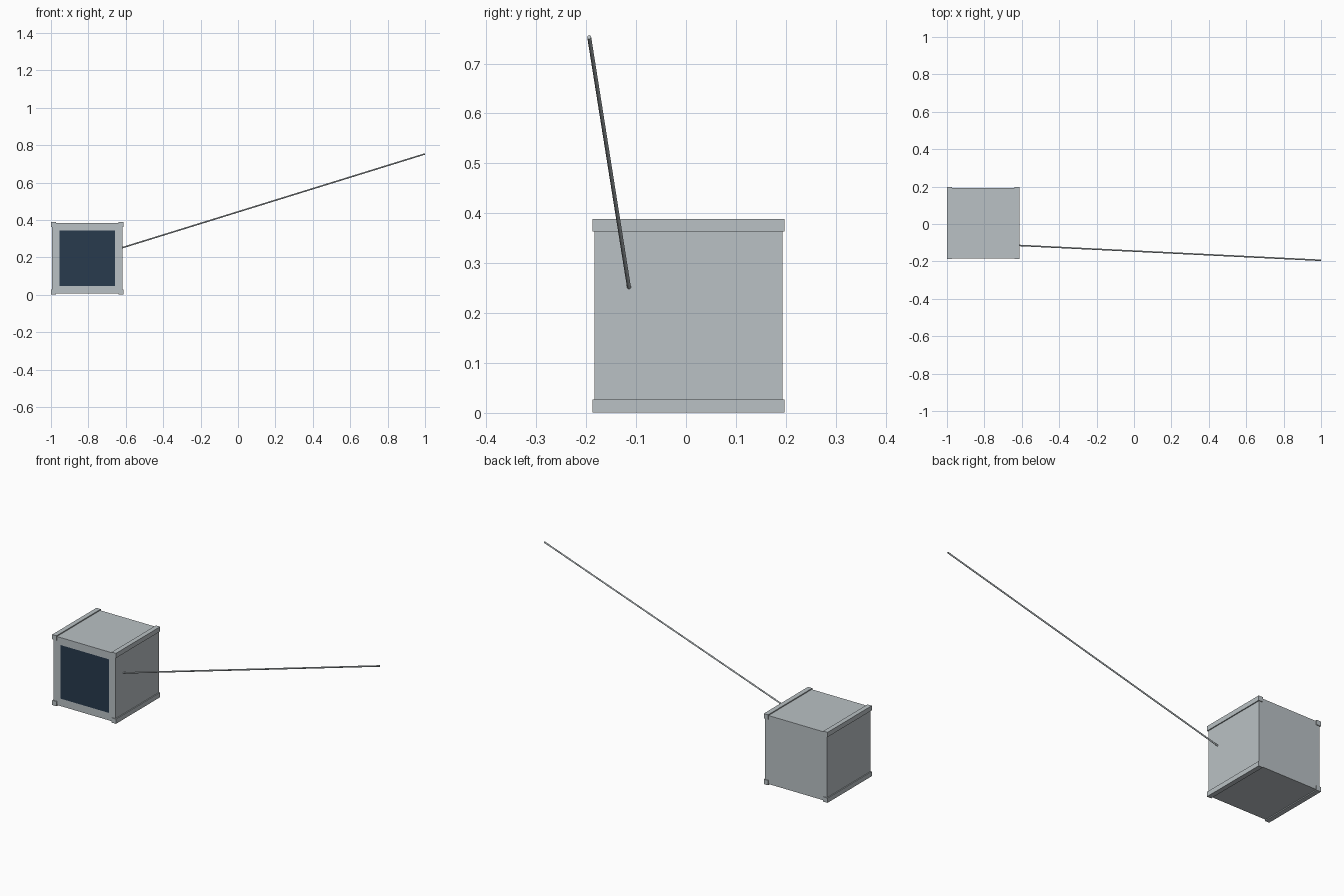
import bpy
import bmesh
from mathutils import Vector

default = bpy.data.objects.get("Cube")
if default:
    bpy.data.objects.remove(default, do_unlink=True)


def material(name, rgb):
    mat = bpy.data.materials.new(name)
    mat.use_nodes = True
    mat.diffuse_color = (*rgb, 1)
    mat.node_tree.nodes["Principled BSDF"].inputs["Base Color"].default_value = (*rgb, 1)
    return mat


grey = material("light grey", (0.49, 0.535, 0.555))
navy = material("dark navy", (0.021, 0.043, 0.075))


def finish(name, bm, *mats):
    mesh = bpy.data.meshes.new(name)
    bm.to_mesh(mesh)
    bm.free()
    for mat in mats:
        mesh.materials.append(mat)
    obj = bpy.data.objects.new(name, mesh)
    bpy.context.collection.objects.link(obj)
    return obj


def box(center, size):
    bm = bmesh.new()
    bmesh.ops.create_cube(bm, size=1)
    bmesh.ops.scale(bm, vec=size, verts=bm.verts)
    bmesh.ops.translate(bm, vec=center, verts=bm.verts)
    return bm


# Housing with a dark panel inset in its front face
center = Vector((-0.806, 0.005, 0.195))
bm = box(center, (0.377, 0.377, 0.377))
bm.normal_update()
front = [f for f in bm.faces if f.normal.y < -0.9]
bmesh.ops.inset_region(bm, faces=front, thickness=0.041, use_even_offset=True)
front[0].material_index = 1
finish("housing", bm, grey, navy)

# Corner rails running front to back
for side, sx in (("left", 1), ("right", -1)):
    for level, sz in (("top", 1), ("bottom", -1)):
        offset = Vector((sx * 0.181, 0, sz * 0.181))
        finish(f"{level}_{side}_rail", box(center + offset, (0.026, 0.385, 0.026)), grey)

# Long slanted pole
start = Vector((-0.625, -0.114, 0.25))
tip = Vector((0.999, -0.194, 0.753))
axis = tip - start
bm = bmesh.new()
bmesh.ops.create_cone(bm, cap_ends=True, segments=16, radius1=0.004,
                      radius2=0.004, depth=axis.length)
bmesh.ops.rotate(bm, matrix=axis.to_track_quat("Z", "Y").to_matrix(), verts=bm.verts)
bmesh.ops.translate(bm, vec=(start + tip) / 2, verts=bm.verts)
pole = finish("pole", bm, grey)
bpy.ops.object.select_all(action="DESELECT")
pole.select_set(True)
bpy.context.view_layer.objects.active = pole
bpy.ops.object.shade_smooth_by_angle()
